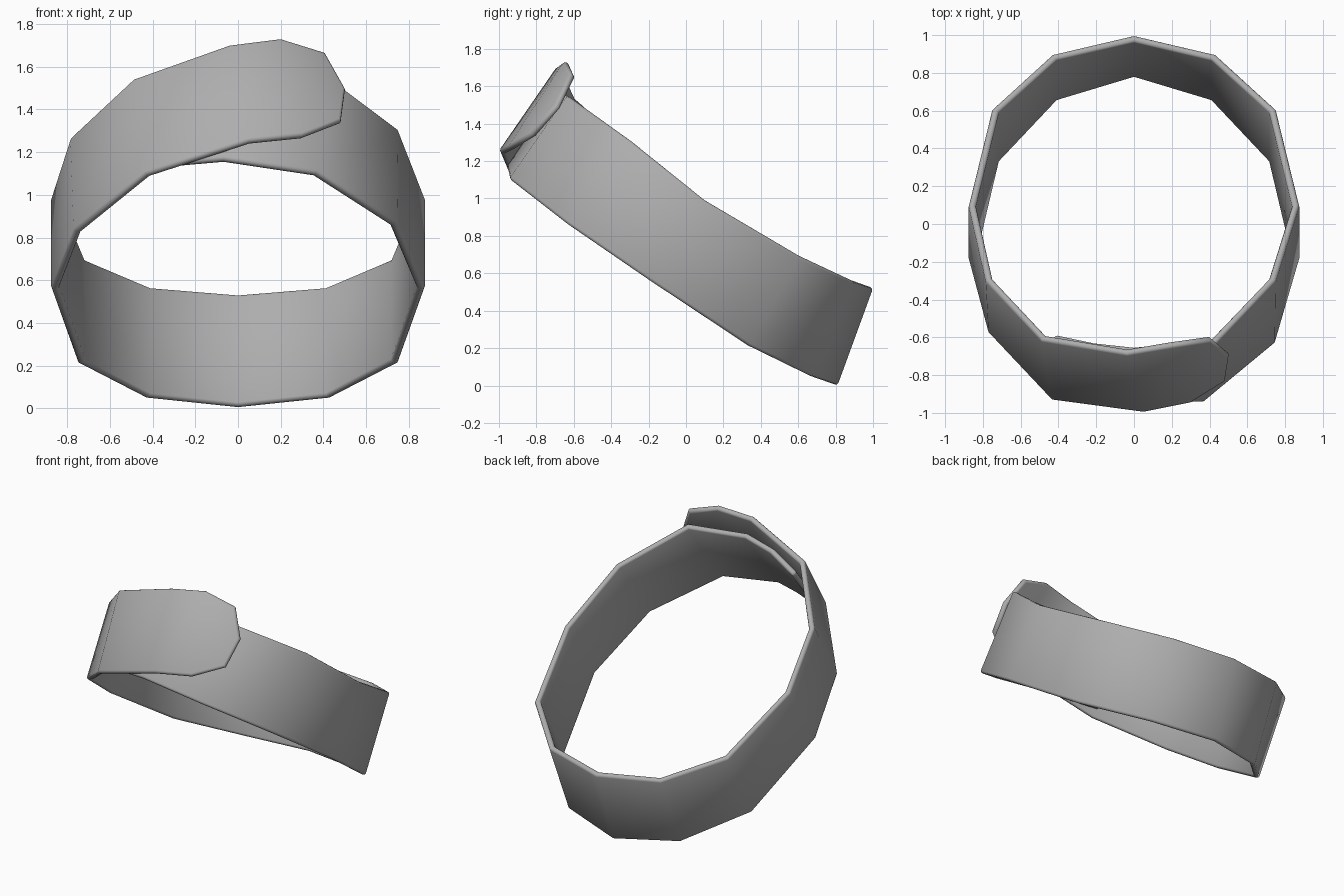
import bpy, bmesh
from mathutils import Vector

if "Cube" in bpy.data.objects:
    bpy.data.objects.remove(bpy.data.objects["Cube"])

# Stations along the band's outer face: (lower edge, upper edge)
tail = [((-0.43, -0.87, 1.135), (-0.43, -0.61, 1.45)),
        ((-0.25, -0.925, 1.155), (-0.22, -0.655, 1.54)),
        ((-0.07, -0.96, 1.17), (0.0, -0.68, 1.58)),
        ((0.37, -0.945, 1.105), (0.43, -0.635, 1.55)),
        ((0.745, -0.635, 0.865), (0.75, -0.30, 1.31))]
side = [((0.875, -0.19, 0.56), (0.875, 0.10, 0.99)),
        ((0.75, 0.34, 0.21), (0.75, 0.61, 0.69)),
        ((0.43, 0.68, 0.045), (0.43, 0.90, 0.555))]
back = [((0, 0.81, 0.0), (0, 1.0, 0.52))]
flap = [((-0.77, -0.58, 0.83), (-0.785, -0.30, 1.27)),
        ((-0.435, -0.935, 1.10), (-0.49, -0.615, 1.545)),
        ((0.05, -1.0, 1.255), (-0.04, -0.69, 1.705)),
        ((0.30, -0.95, 1.28), (0.20, -0.65, 1.735)),
        ((0.485, -0.835, 1.35), (0.41, -0.62, 1.67))]
mirrored = [tuple((-x, y, z) for x, y, z in s) for s in reversed(side)]
stations = tail + side + back + mirrored + flap

# Outer surface of the band, with a pointed flap tip
bm = bmesh.new()
rows = [[bm.verts.new(p) for p in s] for s in stations]
for (b0, t0), (b1, t1) in zip(rows[:-2], rows[1:-1]):
    bm.faces.new((b0, b1, t1, t0))
tip = bm.verts.new(Vector((0.505, -0.70, 1.50)))
(b0, t0), (b1, t1) = rows[-2:]
bm.faces.new((b0, b1, tip, t1, t0))
for f in bm.faces:
    f.smooth = True
mesh = bpy.data.meshes.new("wrapped_band")
bm.to_mesh(mesh)
bm.free()
band = bpy.data.objects.new("wrapped_band", mesh)
bpy.context.collection.objects.link(band)

# Dark grey surface
grey = bpy.data.materials.new("dark_grey")
grey.diffuse_color = (0.42, 0.42, 0.42, 1)
grey.use_nodes = True
grey.node_tree.nodes["Principled BSDF"].inputs["Base Color"].default_value = grey.diffuse_color
mesh.materials.append(grey)

# Thickness towards the inside and softened rims
sol = band.modifiers.new("thickness", 'SOLIDIFY')
sol.thickness = 0.037
sol.offset = -1
sol.use_even_offset = True
bev = band.modifiers.new("soft_rim", 'BEVEL')
bev.width = 0.015
bev.segments = 2
bev.limit_method = 'ANGLE'
bev.angle_limit = 1.05
